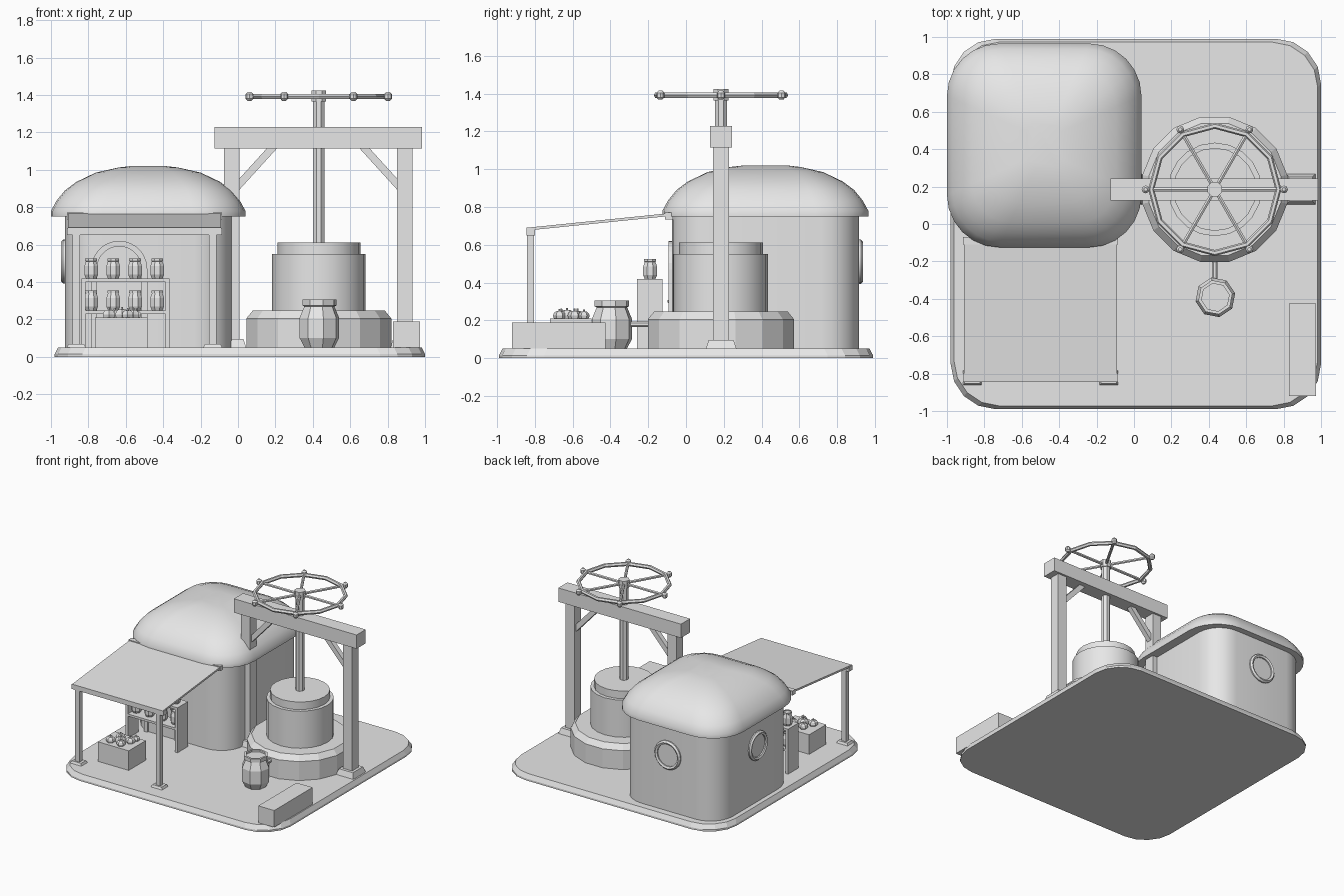
import bpy, bmesh, math
from mathutils import Vector, Matrix

if "Cube" in bpy.data.objects:
    bpy.data.objects.remove(bpy.data.objects["Cube"])

clay = bpy.data.materials.new("light_grey")
clay.diffuse_color = (0.8, 0.8, 0.8, 1)
clay.use_nodes = True
clay.node_tree.nodes["Principled BSDF"].inputs["Base Color"].default_value = clay.diffuse_color


def finish(name, bm, smooth=None):
    bmesh.ops.recalc_face_normals(bm, faces=bm.faces)
    me = bpy.data.meshes.new(name)
    bm.to_mesh(me)
    bm.free()
    me.materials.append(clay)
    ob = bpy.data.objects.new(name, me)
    bpy.context.collection.objects.link(ob)
    if smooth:
        bpy.context.view_layer.objects.active = ob
        ob.select_set(True)
        bpy.ops.object.shade_smooth_by_angle(angle=math.radians(smooth))
        ob.select_set(False)
    return ob


def loft(name, rings, smooth=None, closed=False):
    """Skin a list of equal point rings; cap the ends unless the loop is closed."""
    bm = bmesh.new()
    vr = [[bm.verts.new(p) for p in r] for r in rings]
    n = len(vr[0])
    pairs = list(zip(vr, vr[1:])) + ([(vr[-1], vr[0])] if closed else [])
    for a, b in pairs:
        for i in range(n):
            j = (i + 1) % n
            bm.faces.new((a[i], a[j], b[j], b[i]))
    if not closed:
        bm.faces.new(vr[0])
        bm.faces.new(vr[-1])
    return finish(name, bm, smooth)


def box(name, x0, x1, y0, y1, z0, z1, taper=0):
    def ring(z, t):
        return [(x0 + t, y0 + t, z), (x1 - t, y0 + t, z), (x1 - t, y1 - t, z), (x0 + t, y1 - t, z)]
    return loft(name, [ring(z0, 0), ring(z1, taper)])


def lathe(name, cx, cy, profile, n, turn=0.0, smooth=None):
    rings = [[(cx + r * math.cos(turn + math.tau * i / n),
               cy + r * math.sin(turn + math.tau * i / n), z) for i in range(n)] for r, z in profile]
    return loft(name, rings, smooth)


def rounded(cx, cy, hx, hy, r, z, seg):
    pts = []
    for k, (sx, sy) in enumerate([(1, 1), (-1, 1), (-1, -1), (1, -1)]):
        for i in range(seg + 1):
            a = math.pi / 2 * (k + i / seg)
            pts.append((cx + sx * (hx - r) + r * math.cos(a), cy + sy * (hy - r) + r * math.sin(a), z))
    return pts


def bar(name, p, q, w, n=4):
    """Straight rod with n sides between two points; w is its half width."""
    p, q = Vector(p), Vector(q)
    rot = (q - p).to_track_quat('Z', 'Y')
    r = w / math.cos(math.pi / n)
    sec = [rot @ Vector((r * math.cos(math.tau * (i + .5) / n), r * math.sin(math.tau * (i + .5) / n), 0))
           for i in range(n)]
    return loft(name, [[p + s for s in sec], [q + s for s in sec]])


# Ground slab
loft("ground_slab", [rounded(.01, 0, h, h, .24, z, 4) for h, z in [(.99, 0), (.99, .015), (.972, .05)]])

# Hut walls and domed roof
HX, HY = -.48, .42
loft("hut_walls", [rounded(HX, HY, .445, .495, .2, z, 6) for z in (.05, .78)], 40)
roof = [(.07, .75), (0, .75), (0, .78), (.03, .835), (.075, .89), (.135, .935), (.24, .985), (.36, 1.012), (.43, 1.02)]
loft("hut_roof", [rounded(HX, HY, .52 - i, .545 - i, max(.28 - i * .55, .04), z, 6) for i, z in roof], 40)

# Round windows on the back and left walls
def round_window(name, mat):
    prof = [(.117, -.01), (.117, .01), (.105, .022), (.09, .015), (.09, -.01)]
    rings = [[mat @ Vector((r * math.cos(math.tau * k / 20), r * math.sin(math.tau * k / 20), h))
              for r, h in prof] for k in range(20)]
    loft(name + "_frame", rings, 30, closed=True)
    glass = [[mat @ Vector((.095 * math.cos(math.tau * k / 20), .095 * math.sin(math.tau * k / 20), h))
              for k in range(20)] for h in (-.01, .005)]
    loft(name + "_glass", glass)

round_window("back_window", Matrix.Translation((HX, .915, .51)) @ Matrix.Rotation(-math.pi / 2, 4, 'X'))
round_window("left_window", Matrix.Translation((-.925, .4, .51)) @ Matrix.Rotation(-math.pi / 2, 4, 'Y'))

# Arched door with frame and knob
def arch(r, y):
    top = [(-.635 + r * math.cos(math.pi * i / 14), y, .47 + r * math.sin(math.pi * i / 14)) for i in range(15)]
    return [(-.635 + r, y, .05)] + top + [(-.635 - r, y, .05)]

loft("door", [arch(.125, -.07), arch(.125, -.079)])
outer_b, outer_f, inner_f, inner_b = arch(.15, -.06), arch(.15, -.092), arch(.12, -.092), arch(.12, -.06)
loft("door_frame", [list(s) for s in zip(outer_b, outer_f, inner_f, inner_b)])
bm = bmesh.new()
bmesh.ops.create_icosphere(bm, subdivisions=1, radius=.013, matrix=Matrix.Translation((-.54, -.087, .3)))
finish("door_knob", bm)

# Canopy on two posts
loft("canopy_cloth", [[(x, -.845, .675), (x, -.845, .69), (x, -.08, .768), (x, -.08, .753)] for x in (-.91, -.09)])
box("canopy_front_beam", -.915, -.085, -.845, -.8, .65, .688)
box("canopy_back_beam", -.915, -.085, -.11, -.07, .735, .772)
for side, x in (("left", -.865), ("right", -.135)):
    box(side + "_canopy_post", x - .02, x + .02, -.842, -.804, .05, .66)
    box(side + "_canopy_foot", x - .05, x + .05, -.862, -.782, .05, .068, .008)

# Shelf rack
for side, x in (("left", -.837), ("right", -.388)):
    box(side + "_rack_side", x, x + .022, -.26, -.125, .05, .415)
for name, z in (("lower_shelf", .23), ("upper_shelf", .4)):
    box(name, -.837, -.366, -.26, -.125, z, z + .018)

# Jars: small ones on the shelves and a large one under the spout
def jar(name, x, y, z, h, r, turn):
    prof = [(.75, 0), (1, .2), (1, .62), (.76, .86), (.86, .88), (.86, 1), (.7, 1), (.7, .94)]
    lathe(name, x, y, [(r * a, z + h * b) for a, b in prof], 8, turn)

for z in (.248, .418):
    for x in (-.785, -.667, -.55, -.432):
        jar("shelf_jar", x, -.19, z, .107, .04, math.pi / 8)
jar("large_jar", .435, -.392, .05, .255, .108, .2)

# Crate of ribbed gourds
box("crate", -.765, -.485, -.72, -.5, .05, .21)
for gx, gy, r in [(-.69, -.66, .037), (-.62, -.63, .042), (-.56, -.59, .037),
                  (-.66, -.575, .036), (-.59, -.67, .034), (-.545, -.54, .03)]:
    rings = []
    for j in range(1, 6):
        a = math.pi * j / 6
        rings.append([(gx + r * math.sin(a) * (1 if k % 2 else .85) * math.cos(math.tau * k / 12),
                       gy + r * math.sin(a) * (1 if k % 2 else .85) * math.sin(math.tau * k / 12),
                       .225 - r * .8 * math.cos(a)) for k in range(12)])
    loft("gourd", rings)
    lathe("gourd_stem", gx, gy, [(.007, .225 + r * .6), (.005, .225 + r * .8 + .008)], 5)

# Long box at the slab edge
box("trough", .828, .972, -.92, -.425, .05, .188)

# Press: stone base, vat and lid
CX, CY = .432, .185
lathe("press_base", CX, CY, [(.395, .05), (.395, .205), (.36, .247)], 16, math.pi / 16)
lathe("press_vat", CX, CY, [(.25, .24), (.25, .55)], 20, 0, 30)
lathe("press_lid", CX, CY, [(.222, .54), (.222, .612)], 20, 0, 30)
bar("spout", (CX, -.12, .18), (CX, -.31, .18), .015, 8)

# Screw shaft and handwheel
lathe("screw_shaft", CX, CY, [(.034, .6), (.034, 1.4)], 8, math.pi / 8)
lathe("wheel_hub", CX, CY, [(.042, 1.365), (.042, 1.425)], 8, math.pi / 8)
rim = []
for k in range(12):
    a = math.tau * k / 12
    rim.append([(CX + (.34 + .016 * math.cos(b)) * math.cos(a), CY + (.34 + .016 * math.cos(b)) * math.sin(a),
                 1.392 + .016 * math.sin(b)) for b in [math.tau * i / 6 for i in range(6)]])
loft("wheel_rim", rim, closed=True)
for k in range(6):
    d = Vector((math.cos(math.tau * k / 6), math.sin(math.tau * k / 6), 0))
    c = Vector((CX, CY, 1.392))
    bar("wheel_spoke", c + d * .03, c + d * .365, .01, 6)
    e = c + d * .37
    lathe("wheel_knob", e.x, e.y, [(.01, 1.368), (.021, 1.38), (.021, 1.404), (.01, 1.416)], 8)

# Gantry: beam, posts, feet and braces
box("gantry_beam", -.125, .985, .126, .244, 1.115, 1.228)
for side, x, s in (("left", -.034, 1), ("right", .892, -1)):
    box(side + "_gantry_post", x - .041, x + .041, .143, .228, .05, 1.12)
    box(side + "_gantry_foot", x - .078, x + .078, .105, .267, .05, .095, .015)
    bar(side + "_gantry_brace", (x + s * .025, CY, .905), (x + s * .225, CY, 1.125), .02)
